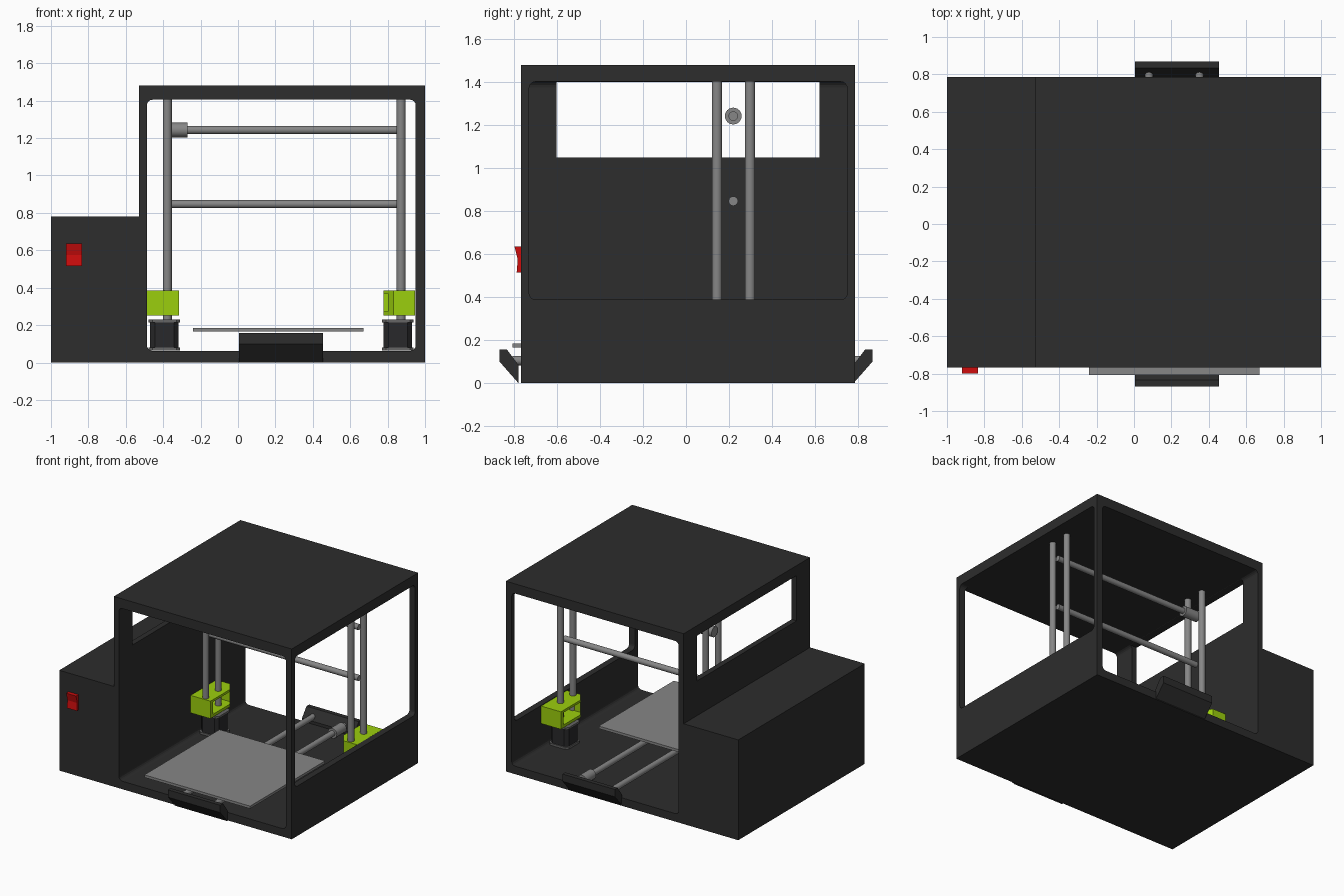
import bpy, bmesh, math
from mathutils import Vector

if "Cube" in bpy.data.objects:
    bpy.data.objects.remove(bpy.data.objects["Cube"])

def material(name, rgb):
    m = bpy.data.materials.new(name)
    m.diffuse_color = (*rgb, 1)
    m.use_nodes = True
    m.node_tree.nodes["Principled BSDF"].inputs["Base Color"].default_value = m.diffuse_color
    return m

CASE = material("charcoal", (0.026, 0.026, 0.026))
STEEL = material("steel", (0.24, 0.24, 0.24))
GREEN = material("lime", (0.33, 0.62, 0.004))
RED = material("red", (0.62, 0.004, 0.004))
MOTOR = material("motor_black", (0.022, 0.022, 0.024))
PLATE = material("motor_grey", (0.13, 0.13, 0.13))

def finish(name, bm, mat):
    bmesh.ops.recalc_face_normals(bm, faces=bm.faces)
    me = bpy.data.meshes.new(name)
    bm.to_mesh(me)
    bm.free()
    ob = bpy.data.objects.new(name, me)
    bpy.context.collection.objects.link(ob)
    me.materials.append(mat)
    return ob

def box(name, lo, hi, mat, round_axis=None, r=0.03, seg=4):
    """Box between two corners, optionally rounding edges parallel to one axis."""
    bm = bmesh.new()
    bmesh.ops.create_cube(bm, size=1)
    for v in bm.verts:
        v.co = Vector([lo[i] if v.co[i] < 0 else hi[i] for i in range(3)])
    if round_axis is not None:
        edges = [e for e in bm.edges
                 if abs((e.verts[0].co - e.verts[1].co).normalized()[round_axis]) > 0.9]
        bmesh.ops.bevel(bm, geom=edges, offset=r, segments=seg, profile=0.5, affect='EDGES')
    return finish(name, bm, mat)

def prism(name, pts, vec, mat):
    """Polygon of 3D points swept along a vector."""
    bm = bmesh.new()
    f = bm.faces.new([bm.verts.new(p) for p in pts])
    g = bmesh.ops.extrude_face_region(bm, geom=[f])["geom"]
    bmesh.ops.translate(bm, vec=vec, verts=[v for v in g if isinstance(v, bmesh.types.BMVert)])
    return finish(name, bm, mat)

def rod(name, a, b, r, mat=STEEL, sides=24):
    a, b = Vector(a), Vector(b)
    bm = bmesh.new()
    bmesh.ops.create_cone(bm, cap_ends=True, segments=sides, radius1=r, radius2=r,
                          depth=(b - a).length)
    ob = finish(name, bm, mat)
    ob.data.transform((b - a).to_track_quat('Z', 'Y').to_matrix().to_4x4())
    ob.location = (a + b) / 2
    bpy.ops.object.select_all(action='DESELECT')
    ob.select_set(True)
    bpy.context.view_layer.objects.active = ob
    bpy.ops.object.shade_smooth_by_angle(angle=math.radians(35))
    return ob

def cut(ob, *cutters):
    for c in cutters:
        m = ob.modifiers.new("cut", 'BOOLEAN')
        m.operation, m.solver, m.object = 'DIFFERENCE', 'EXACT', c
        bpy.context.view_layer.objects.active = ob
        bpy.ops.object.modifier_apply(modifier=m.name)
        bpy.data.objects.remove(c)

# Outer frame: tunnel front to back, open right side, window in the left wall
Y0, Y1 = -0.768, 0.786
frame = box("frame", (-0.53, Y0, 0), (1, Y1, 1.48), CASE)
cut(frame,
    box("tunnel_cutter", (-0.487, -2, 0.062), (0.95, 2, 1.405), CASE, 1),
    box("side_cutter", (0.7, -0.73, 0.388), (2, 0.75, 1.403), CASE, 0),
    box("window_cutter", (-1, -0.602, 1.05), (0, 0.622, 1.402), CASE))

# Electronics housing with a rocker switch
box("electronics_housing", (-1, Y0, 0), (-0.53, Y1, 0.78), CASE)
prism("power_switch", [(-0.92, -0.75, 0.515), (-0.92, -0.788, 0.515), (-0.92, -0.783, 0.575),
                       (-0.92, -0.798, 0.635), (-0.92, -0.75, 0.635)], (0.085, 0, 0), RED)

# Gutter-shaped lips at front and back that hold the bed rods
lip = [(0.78, 0), (0.868, 0.1), (0.868, 0.157), (0.834, 0.157), (0.78, 0.085)]
for side, s in (("front", -1), ("back", 1)):
    prism(side + "_lip", [(0.005, s * y, z) for y, z in lip], (0.45, 0, 0), CASE)

# Heated bed and its rods
box("bed", (-0.24, -0.808, 0.165), (0.67, 0.115, 0.185), STEEL)
for i, x in enumerate((0.08, 0.35)):
    rod(f"bed_rod_{i}", (x, -0.808, 0.105), (x, 0.82, 0.105), 0.022)
rod("bed_rod_coupler", (0.35, 0.66, 0.105), (0.35, 0.78, 0.105), 0.038)

# Z towers: bracket, motor and two vertical rods on each side
for side, s, xr in (("left", -1, -0.378), ("right", 1, 0.872)):
    wall = -0.486 if s < 0 else 0.947      # outer face of the bracket
    X = lambda d: wall - s * d             # d is measured inward from the wall
    Y = lambda y: y if s > 0 else 0.54 - y # left bracket is turned end for end
    bracket = prism(side + "_bracket",
                    [(X(d), Y(y), 0.25) for d, y in
                     ((0, 0.11), (0.115, 0.11), (0.17, 0.19), (0.17, 0.428), (0, 0.428))],
                    (0, 0, 0.136), GREEN)
    xa, xb = sorted((X(0.03), X(0.3)))
    ya, yb = sorted((Y(0.155), Y(0.395)))
    cut(bracket, box("bracket_cutter", (xa, ya, 0.272), (xb, yb, 0.368), GREEN))

    xa, xb = sorted((X(0.008), X(0.176)))
    ya, yb = 0.19, 0.358
    box(side + "_motor_body", (xa + .008, ya + .008, 0.07), (xb - .008, yb - .008, 0.225),
        MOTOR, 2, 0.025, 1)
    for nm, z in (("base", 0.063), ("cap", 0.215)):
        box(f"{side}_motor_{nm}", (xa, ya, z), (xb, yb, z + 0.016), PLATE, 2, 0.02, 1)

    rod(side + "_guide_rod", (xr, 0.144, 0.255), (xr, 0.144, 1.41), 0.024)
    rod(side + "_lead_screw", (xr, 0.298, 0.225), (xr, 0.298, 1.41), 0.024)

# Horizontal gantry rods
rod("upper_cross_rod", (-0.39, 0.22, 1.243), (0.89, 0.22, 1.243), 0.022)
rod("cross_rod_coupler", (-0.4, 0.22, 1.243), (-0.27, 0.22, 1.243), 0.039)
rod("lower_cross_rod", (-0.39, 0.22, 0.847), (0.89, 0.22, 0.847), 0.022)
